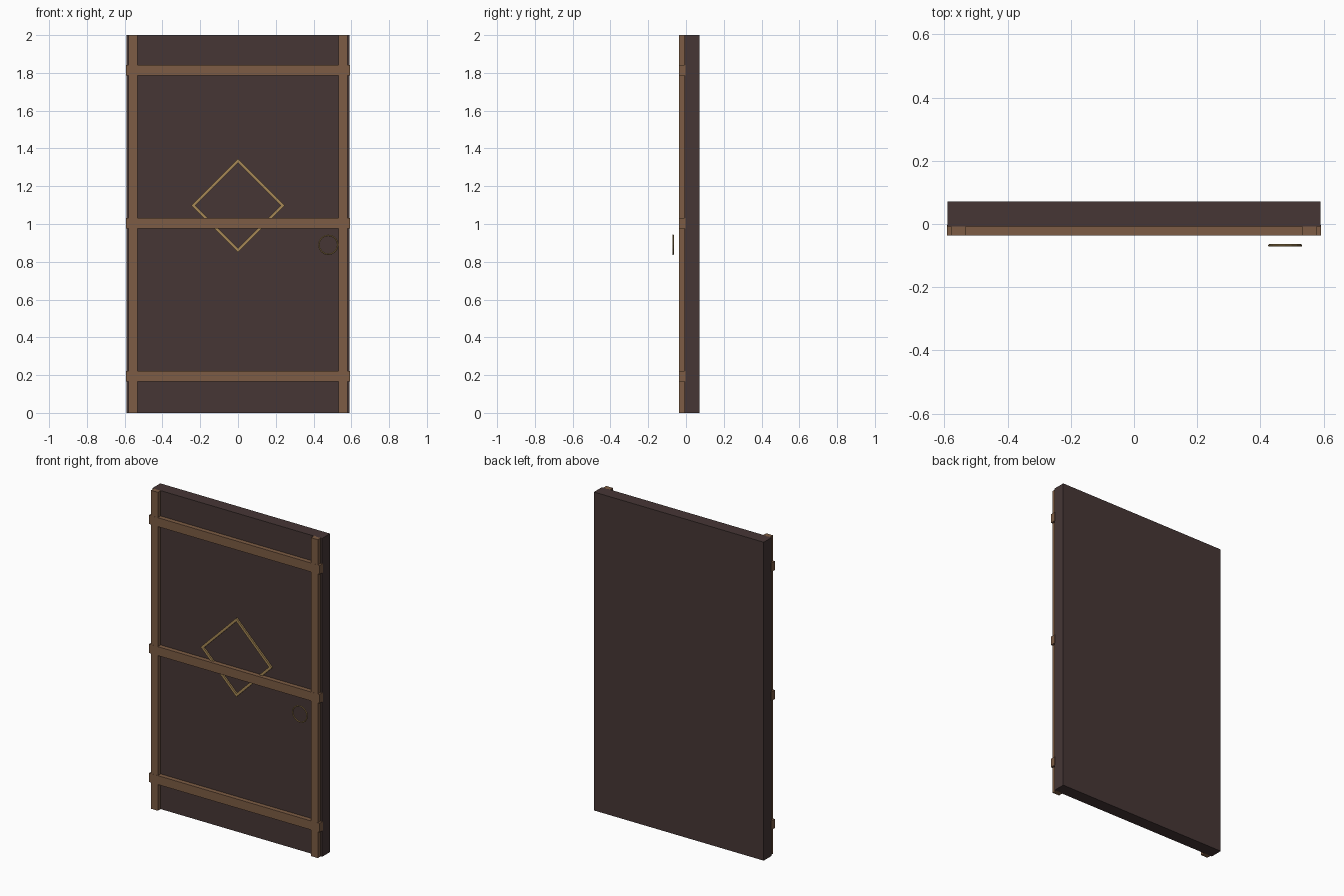
import bpy
import math

cube = bpy.data.objects.get("Cube")
if cube:
    bpy.data.objects.remove(cube, do_unlink=True)


def material(name, rgb):
    mat = bpy.data.materials.new(name)
    mat.use_nodes = True
    mat.diffuse_color = (*rgb, 1)
    mat.node_tree.nodes["Principled BSDF"].inputs["Base Color"].default_value = (*rgb, 1)
    return mat


dark_wood = material("dark wood", (0.061, 0.037, 0.036))
brown_wood = material("brown wood", (0.205, 0.108, 0.058))
brass = material("brass", (0.39, 0.25, 0.092))


def box(name, low, high, mat):
    """Box between two opposite corners."""
    centre = [(a + b) / 2 for a, b in zip(low, high)]
    bpy.ops.mesh.primitive_cube_add(size=1, location=centre)
    obj = bpy.context.object
    obj.name = name
    obj.scale = [b - a for a, b in zip(low, high)]
    bpy.ops.object.transform_apply(location=False, rotation=False, scale=True)
    obj.data.materials.append(mat)
    return obj


# Door slab
box("door_slab", (-0.59, -0.008, 0), (0.59, 0.071, 2), dark_wood)

# Upright battens near both edges
for side, x in (("right", -0.556), ("left", 0.556)):
    box(side + "_batten", (x - 0.024, -0.036, 0), (x + 0.024, -0.004, 2), brown_wood)

# Cross rails, slightly wider than the slab
for name, z in (("bottom", 0.193), ("middle", 1.003), ("top", 1.813)):
    box(name + "_rail", (-0.592, -0.0365, z - 0.028), (0.592, -0.003, z + 0.028), brown_wood)

# Diamond trim: a four-sided frame behind the middle rail
outer, inner = 0.248, 0.226
verts = [(r * math.sin(k * math.pi / 2), y, 1.098 + r * math.cos(k * math.pi / 2))
         for y in (-0.018, -0.006) for r in (outer, inner) for k in range(4)]
faces = []
for k in range(4):
    n = (k + 1) % 4
    loops = (0, 4, 12, 8)  # front outer, front inner, back inner, back outer
    for a, b in zip(loops, loops[1:] + loops[:1]):
        faces.append((a + k, a + n, b + n, b + k))
mesh = bpy.data.meshes.new("diamond_trim")
mesh.from_pydata(verts, [], faces)
mesh.materials.append(brass)
diamond = bpy.data.objects.new("diamond_trim", mesh)
bpy.context.collection.objects.link(diamond)

# Ring handle in front of the slab
bpy.ops.mesh.primitive_torus_add(location=(0.478, -0.068, 0.89), rotation=(math.pi / 2, 0, 0),
                                 major_radius=0.05, minor_radius=0.004,
                                 major_segments=16, minor_segments=8)
ring = bpy.context.object
ring.name = "ring_handle"
ring.data.materials.append(brass)
